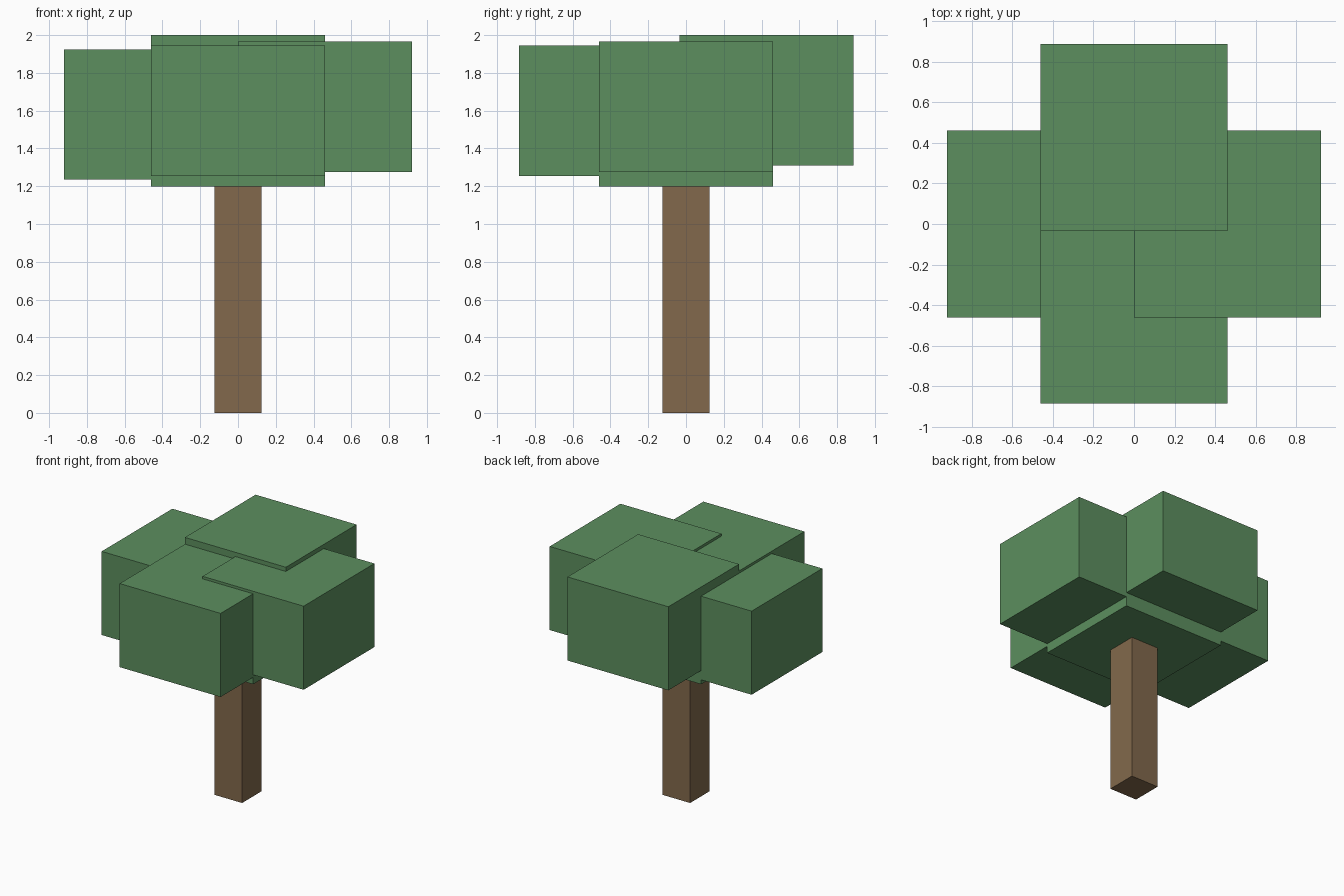
import bpy

if "Cube" in bpy.data.objects:
    bpy.data.objects.remove(bpy.data.objects["Cube"])


def material(name, color):
    m = bpy.data.materials.new(name)
    m.diffuse_color = (*color, 1)
    m.use_nodes = True
    m.node_tree.nodes["Principled BSDF"].inputs["Base Color"].default_value = m.diffuse_color
    return m


def box(name, center, size, mat):
    bpy.ops.mesh.primitive_cube_add(size=1, location=center)
    ob = bpy.context.object
    ob.name = name
    ob.scale = size
    bpy.ops.object.transform_apply(location=False, rotation=False, scale=True)
    ob.data.materials.append(mat)
    return ob


bark = material("bark", (0.223, 0.141, 0.072))
leaf = material("leaf", (0.107, 0.275, 0.114))

# Square trunk
box("trunk", (0, 0, 0.6), (0.25, 0.25, 1.2), bark)

# Five equal leaf blocks, overlapping at staggered heights: x, y, bottom z
W, H = 0.922, 0.69
blocks = {
    "leaves_center": (0, 0, 1.198),
    "leaves_left": (-0.461, 0, 1.235),
    "leaves_right": (0.461, 0, 1.276),
    "leaves_front": (0, -0.424, 1.255),
    "leaves_back": (0, 0.427, 1.311),
}
for name, (x, y, z) in blocks.items():
    box(name, (x, y, z + H / 2), (W, W, H), leaf)
